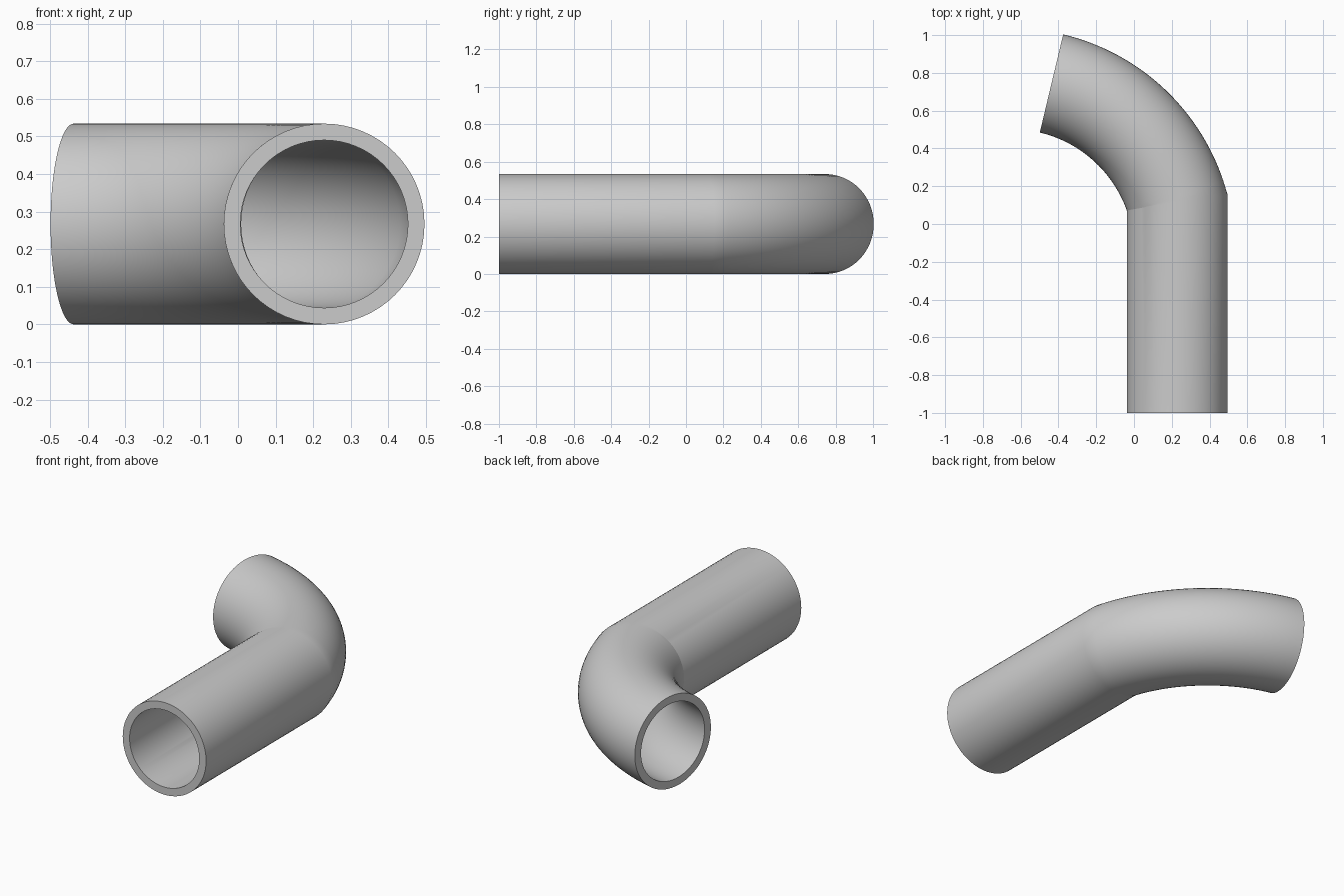
import bpy, bmesh
from math import sin, cos, pi, radians

cube = bpy.data.objects.get("Cube")
if cube:
    bpy.data.objects.remove(cube, do_unlink=True)

SIDES, BEND_STEPS = 64, 32
OUTER, INNER = 0.267, 0.223
BEND_R, CX, CY = 0.916, -0.649, -0.147
START, END = radians(16.6), radians(76.6)

# Path stations: position, heading of the ring plane, sideways stretch
stations = [(0.229, -1.0, 0.0, 1.0)]
for i in range(BEND_STEPS + 1):
    a = START + (END - START) * i / BEND_STEPS
    x, y = CX + BEND_R * cos(a), CY + BEND_R * sin(a)
    if i == 0:  # mitred joint between straight and bend
        stations.append((x, y, a / 2, 1 / cos(a / 2)))
    else:
        stations.append((x, y, a, 1.0))

bm = bmesh.new()


def ring(station, radius):
    x, y, a, stretch = station
    verts = []
    for k in range(SIDES):
        t = 2 * pi * k / SIDES
        side = radius * stretch * cos(t)
        verts.append(bm.verts.new((x + side * cos(a), y + side * sin(a), OUTER + radius * sin(t))))
    return verts


# Outer wall forward, inner wall back, closed by the two rims
loops = [ring(s, OUTER) for s in stations] + [ring(s, INNER) for s in reversed(stations)]
for a, b in zip(loops, loops[1:] + loops[:1]):
    for k in range(SIDES):
        n = (k + 1) % SIDES
        bm.faces.new((a[k], a[n], b[n], b[k]))
bmesh.ops.recalc_face_normals(bm, faces=bm.faces[:])

mesh = bpy.data.meshes.new("bent_pipe")
bm.to_mesh(mesh)
bm.free()
pipe = bpy.data.objects.new("bent_pipe", mesh)
bpy.context.collection.objects.link(pipe)

# Plain grey finish
grey = bpy.data.materials.new("plain_grey")
grey.use_nodes = True
colour = (0.6, 0.6, 0.6, 1.0)
grey.diffuse_color = colour
grey.node_tree.nodes["Principled BSDF"].inputs["Base Color"].default_value = colour
mesh.materials.append(grey)

# Smooth walls with crisp rims
bpy.ops.object.select_all(action="DESELECT")
pipe.select_set(True)
bpy.context.view_layer.objects.active = pipe
bpy.ops.object.shade_smooth_by_angle(angle=radians(40))
